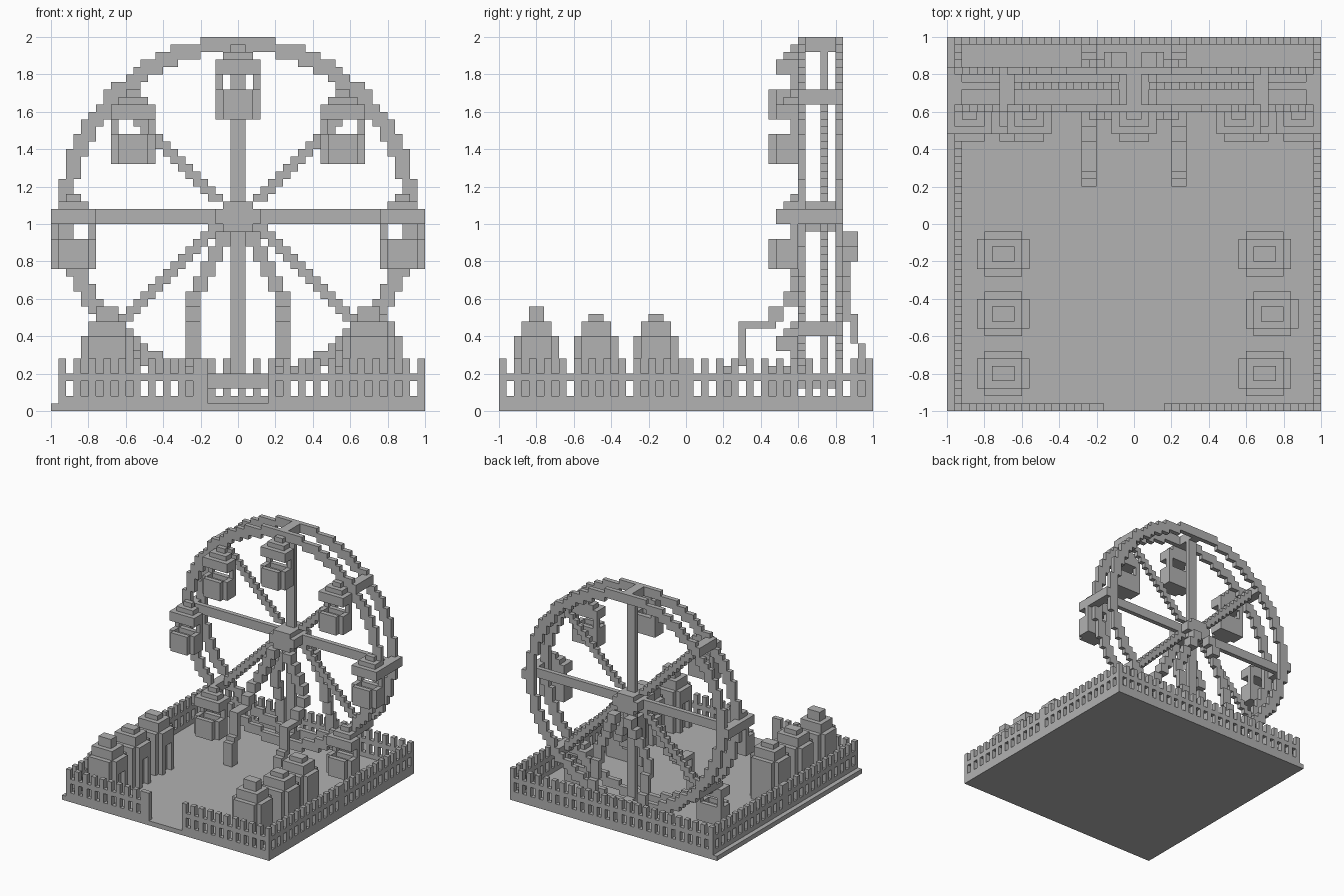
import bpy, bmesh, math
from mathutils import Vector

U = 0.04  # block size
if "Cube" in bpy.data.objects:
    bpy.data.objects.remove(bpy.data.objects["Cube"])

grey = bpy.data.materials.new("stone_grey")
grey.use_nodes = True
grey.diffuse_color = (0.445, 0.445, 0.445, 1)
grey.node_tree.nodes["Principled BSDF"].inputs["Base Color"].default_value = grey.diffuse_color


def idx(v, off=1.0):
    return round((v + off) / U)


def box(x0, x1, y0, y1, z0, z1):
    """Set of grid blocks filling a box."""
    return {(i, j, k)
            for i in range(idx(x0), idx(x1))
            for j in range(idx(y0), idx(y1))
            for k in range(idx(z0, 0), idx(z1, 0))}


def mirror(cells):
    return cells | {(49 - i, j, k) for i, j, k in cells}


def build(name, cells):
    """Skin the blocks with their exposed faces and merge flat areas."""
    bm = bmesh.new()
    verts = {}

    def vert(p):
        if p not in verts:
            verts[p] = bm.verts.new((p[0] * U - 1, p[1] * U - 1, p[2] * U))
        return verts[p]

    for c in sorted(cells):
        for a in range(3):
            for s in (0, 1):
                n = list(c)
                n[a] += 2 * s - 1
                if tuple(n) in cells:
                    continue
                b, d = (a + 1) % 3, (a + 2) % 3
                loop = []
                for u, v in ((0, 0), (1, 0), (1, 1), (0, 1)):
                    p = list(c)
                    p[a] += s
                    p[b] += u
                    p[d] += v
                    loop.append(vert(tuple(p)))
                bm.faces.new(loop if s else loop[::-1])
    bmesh.ops.dissolve_limit(bm, angle_limit=0.01, verts=bm.verts, edges=bm.edges)
    mesh = bpy.data.meshes.new(name)
    bm.to_mesh(mesh)
    bm.free()
    mesh.materials.append(grey)
    obj = bpy.data.objects.new(name, mesh)
    bpy.context.collection.objects.link(obj)


# Ground slab
build("ground", box(-1, 1, -1, 1, 0, U))

# Fence: bottom rail, middle rail and posts
odd = set(range(1, 50, 2))
side = set(range(0, 25, 2)) | set(range(25, 50, 2))
rails = {1, 4}


def fence(place, posts, span):
    return {place(t, k) for t in span for k in range(1, 7) if k in rails or t in posts}


gate = range(21, 29)
build("front_fence", fence(lambda t, k: (t, 0, k), odd | {20},
                           [t for t in range(1, 50) if t not in gate]))
build("back_fence", fence(lambda t, k: (t, 49, k), odd, range(1, 50)))
build("left_fence", fence(lambda t, k: (49, t, k), side, range(50)))
build("right_fence", fence(lambda t, k: (1, t, k), side, range(50)))


# Huts: chamfered walls, stepped roof, doorway facing the middle
def hut(name, cx, cy, tall):
    def block(w, d, z0, z1):
        return box(cx - w, cx + w, cy - d, cy + d, z0, z1)
    cells = block(.14, .08, .04, .4) | block(.10, .12, .04, .4)
    cells |= block(.10, .08, .4, .48) | block(.06, .04, .48, .52)
    if tall:
        cells |= block(.06, .04, .52, .56)
    s = -1 if cx > 0 else 1
    door = sorted((cx + s * .14, cx + s * .10))
    build(name, cells - box(*door, cy - .04, cy + .04, .04, .28))


for n, cy in enumerate((-.16, -.48, -.8)):
    hut(f"right_hut_{n}", -.70, cy, n == 2)
    hut(f"left_hut_{n}", .74 if n == 1 else .70, cy, n == 2)

# Wheel rims: two round rings
ring = set()
for i in range(50):
    for k in range(3, 50):
        x, z = (i + .5) * U - 1, (k + .5) * U
        dz = z - (1.04 if z > 1.04 else 1.08)
        if .88 < math.hypot(x, dz) < .9625:
            ring.add((i, k))
build("front_rim", {(i, 40, k) for i, k in ring})
build("back_rim", {(i, 45, k) for i, k in ring})

# Spokes: cross and diagonals in the middle plane
spokes = box(-.04, .04, .72, .76, .12, 2) | box(-.96, .96, .72, .76, 1, 1.08)
for m in range(2, 17):
    for w in (0, 1):
        spokes |= mirror({(25 + m + w, 43, 26 + m), (25 + m + w, 43, 26 - m)})
build("spokes", spokes)

# Cross bars joining the rims
bars = box(-.04, .04, .6, .84, 1.92, 2) | box(-.04, .04, .6, .84, .12, .2)
bars |= mirror(box(.92, 1, .6, .84, 1, 1.08))
for z in (.4, 1.64):
    bars |= mirror(box(.64, .72, .6, .84, z, z + .08))
build("rim_cross_bars", bars)

# Hub
build("hub", box(-.08, .08, .6, .84, .96, 1.12) | box(-.12, .12, .6, .84, 1, 1.08))


# Gondolas: rounded tub, back posts, roof and hanger
def gondola(name, cx, z):
    def part(w, y0, y1, z0, z1):
        return box(cx - w, cx + w, y0, y1, z + z0, z + z1)
    tub = part(.12, .48, .6, 0, .16) | part(.08, .44, .48, 0, .16)
    tub -= part(.08, .48, .56, .12, .16)
    posts = part(.12, .56, .6, .16, .24) - part(.08, .56, .6, .16, .24)
    roof = part(.12, .48, .6, .24, .32)
    hanger = part(.08, .52, .6, .32, .36) | part(.04, .56, .6, .32, .40)
    build(name, tub | posts | roof | hanger)


gondola("top_gondola", 0, 1.56)
for label, cx, z in (("upper", .56, 1.32), ("middle", .88, .76), ("lower", .64, .08)):
    gondola(f"{label}_left_gondola", cx, z)
    gondola(f"{label}_right_gondola", -cx, z)

# Support legs, splaying outwards and away from the wheel
front, back = set(), set()
for n in range(4):
    x, z = .04 + n * U, .88 - n * .08
    front |= box(x, x + .08, .56, .64, z, z + .08)
    back |= box(x, x + .08, .84, .92 if n < 2 else .88, z, z + .08)
for y0, y1, z0, z1 in ((.52, .6, .56, .64), (.44, .52, .48, .56), (.28, .48, .44, .48),
                       (.28, .32, .28, .48), (.24, .32, .24, .28), (.2, .28, .04, .24)):
    front |= box(.2, .28, y0, y1, z0, z1)
for y0, y1, z0, z1 in ((.84, .88, .48, .64), (.88, .92, .36, .52), (.92, .96, .04, .36)):
    back |= box(.2, .28, y0, y1, z0, z1)
build("front_legs", mirror(front))
build("back_legs", mirror(back))
